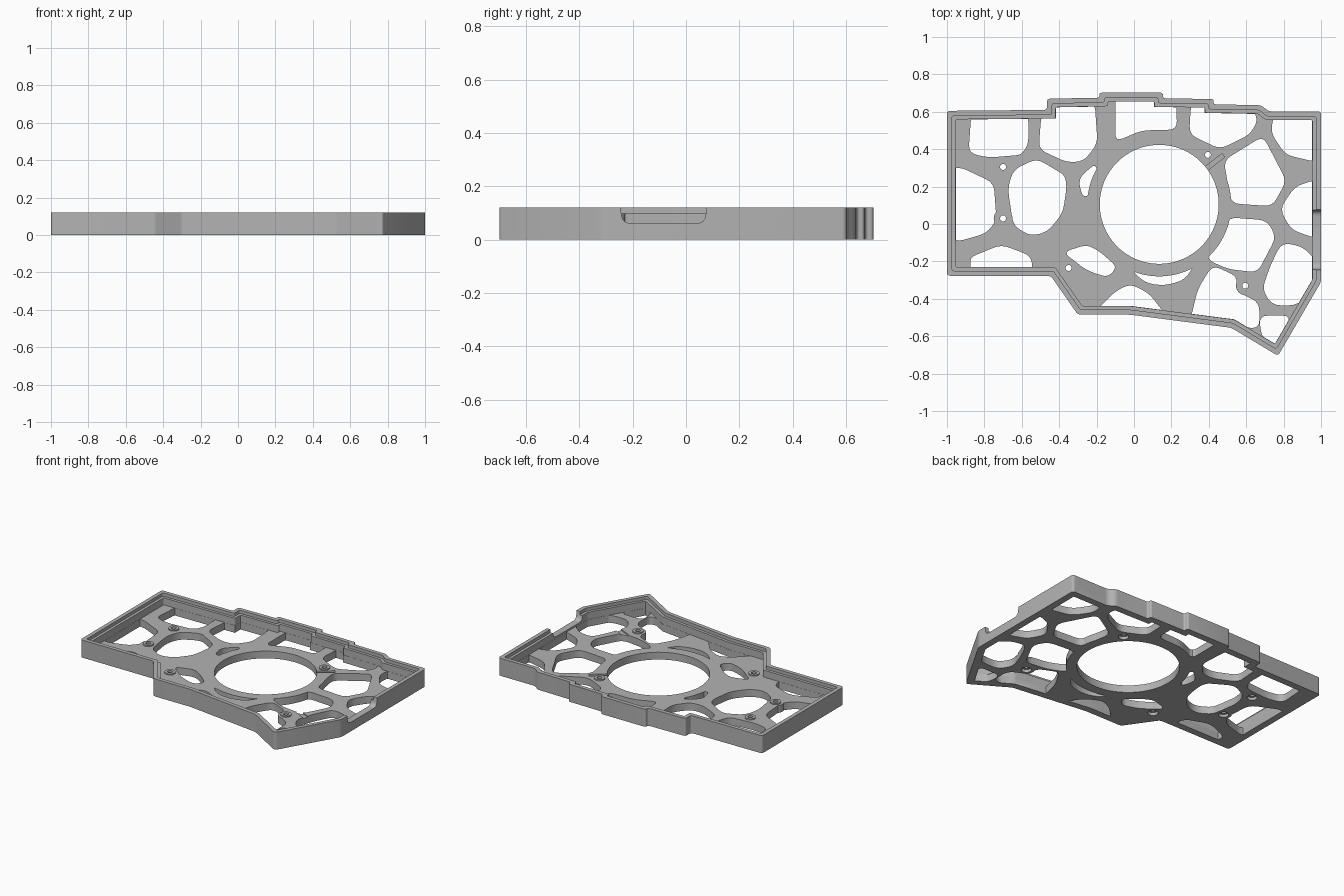
import bpy, bmesh, math
from mathutils import Vector, Matrix

if "Cube" in bpy.data.objects:
    bpy.data.objects.remove(bpy.data.objects["Cube"], do_unlink=True)

HEIGHT, FLOOR, LEDGE = 0.12, 0.05, 0.098


def rounded(points, radius, steps=4):
    """Replace each corner of a polygon with a short curve."""
    pts = [Vector(p) for p in points]
    out = []
    for i, p in enumerate(pts):
        a, b = pts[i - 1] - p, pts[(i + 1) % len(pts)] - p
        d = min(radius, a.length * 0.45, b.length * 0.45)
        start, end = p + a.normalized() * d, p + b.normalized() * d
        for s in range(steps + 1):
            t = s / steps
            out.append(start * (1 - t) ** 2 + p * 2 * t * (1 - t) + end * t * t)
    return out


def inset(points, distance):
    """Offset a clockwise polygon inwards with mitred corners."""
    pts = [Vector(p) for p in points]
    out = []
    for i, p in enumerate(pts):
        a = (p - pts[i - 1]).normalized()
        b = (pts[(i + 1) % len(pts)] - p).normalized()
        na, nb = Vector((a.y, -a.x)), Vector((b.y, -b.x))
        out.append(p + (na + nb) * distance / (1 + na.dot(nb)))
    return out


def circle(center, radius, count=32):
    return [Vector((center[0] + radius * math.cos(math.tau * i / count),
                    center[1] + radius * math.sin(math.tau * i / count)))
            for i in range(count)]


def prisms(name, outlines, z0, z1, matrix=Matrix()):
    """Extrude one or more separate outlines into a single object."""
    bm = bmesh.new()
    for outline in outlines:
        face = bm.faces.new([bm.verts.new((p.x, p.y, z0)) for p in outline])
        ext = bmesh.ops.extrude_face_region(bm, geom=[face])
        top = [g for g in ext["geom"] if isinstance(g, bmesh.types.BMVert)]
        bmesh.ops.translate(bm, verts=top, vec=(0, 0, z1 - z0))
    bm.transform(matrix)
    bmesh.ops.recalc_face_normals(bm, faces=bm.faces)
    mesh = bpy.data.meshes.new(name)
    bm.to_mesh(mesh)
    bm.free()
    obj = bpy.data.objects.new(name, mesh)
    bpy.context.collection.objects.link(obj)
    return obj


def combine(target, tool, operation="DIFFERENCE"):
    """Apply a boolean and discard the tool."""
    mod = target.modifiers.new("cut", "BOOLEAN")
    mod.operation, mod.object, mod.solver = operation, tool, "EXACT"
    bpy.context.view_layer.objects.active = target
    bpy.ops.object.modifier_apply(modifier=mod.name)
    bpy.data.objects.remove(tool, do_unlink=True)


# Outer outline of the tray, clockwise from the back right-hand corner
back_edge = [(-1, .605), (-.465, .61), (-.465, .67), (-.185, .675), (-.185, .702),
             (.155, .702), (.155, .672), (.425, .668), (.425, .64), (.68, .635), (.72, .602)]
front_edge = [(1, .602), (1, -.31), (.77, -.705), (.52, -.555), (-.02, -.485),
              (-.3, -.485), (-.445, -.277), (-1, -.277)]
outline = back_edge + front_edge

case = prisms("keyboard_tray", [rounded(outline, .018)], 0, HEIGHT)

# Main pocket and the stepped lip around its rim
combine(case, prisms("pocket", [rounded(inset(outline, .046), .012)], FLOOR, 1))
combine(case, prisms("lip", [rounded(inset(outline, .027), .012)], LEDGE, 1))

# Screw bosses
screws = [(-.7, .305), (-.7, .03), (-.35, -.235), (.395, .37), (.595, -.33)]
combine(case, prisms("bosses", [circle(s, .034) for s in screws], .02, FLOOR + .008), "UNION")

# Openings in the floor, from left to right
cells = []


def cell(*points):
    cells.append(rounded(points, .045))


# left group
cell((-.87, .59), (-.885, .38), (-.78, .355), (-.6, .37), (-.565, .43), (-.565, .59))
cell((-.98, .3), (-.92, .3), (-.75, .22), (-.735, .02), (-.79, -.05), (-.93, -.09), (-.98, -.08))
cell((-.52, .35), (-.37, .26), (-.36, .2), (-.38, .06), (-.46, -.04),
     (-.55, -.065), (-.645, -.01), (-.675, .19), (-.645, .29))
cell((-.87, -.26), (-.88, -.18), (-.71, -.11), (-.55, -.17), (-.54, -.26))
cell((-.49, .65), (-.51, .4), (-.36, .33), (-.27, .335), (-.195, .43), (-.21, .65))
cell((-.2, .33), (-.3, .24), (-.27, .13), (-.2, .2))
cell((-.38, -.15), (-.25, -.11), (-.18, -.15), (-.09, -.23), (-.14, -.285), (-.25, -.25))
# middle group
cell((-.1, .69), (-.1, .44), (.04, .5), (.23, .505), (.225, .69))
cell((-.21, -.47), (-.1, -.36), (-.02, -.32), (.08, -.37), (.18, -.5))
cell((-.02, -.24), (.13, -.25), (.33, -.21), (.27, -.3), (.16, -.33), (.06, -.315))
cell((.305, .65), (.295, .48), (.46, .4), (.62, .48), (.66, .55), (.64, .61))
cell((.3, -.52), (.34, -.35), (.42, -.22), (.55, -.28), (.55, -.36), (.67, -.42), (.67, -.56))
# right group
cell((.48, .34), (.69, .47), (.815, .23), (.74, .095), (.52, .11))
cell((.75, .59), (.73, .49), (.81, .37), (.98, .33), (.98, .59))
cell((.98, .24), (.86, .2), (.78, .08), (.84, -.03), (.98, -.08))
cell((.51, .035), (.71, .02), (.76, -.07), (.66, -.26), (.5, -.24), (.39, -.19), (.4, -.1))
cell((.79, -.1), (.9, -.12), (.98, -.2), (.98, -.34), (.87, -.435), (.74, -.435), (.685, -.35), (.73, -.22))
cell((.67, -.49), (.84, -.49), (.76, -.68), (.68, -.6))

# Keep the openings clear of the walls, the centre ring and the bosses
hub = (.135, .105)
openings = prisms("openings", cells, -.1, .09)
combine(openings, prisms("wall_limit", [inset(outline, .047)], -.5, .5), "INTERSECT")
combine(openings, prisms("ring_limit", [circle(hub, .385, 96)], -.5, .5))
combine(openings, prisms("boss_limit", [circle(s, .05) for s in screws], -.5, .5))
combine(case, openings)

# Large round opening
combine(case, prisms("round_opening", [circle(hub, .318, 96)], -.2, .3))

# Screw holes with counterbores underneath
combine(case, prisms("screw_holes", [circle(s, .016) for s in screws], -.2, .3))
combine(case, prisms("counterbores", [circle(s, .032) for s in screws], -.2, .02))

# Cable notches in the right-hand wall and the back wall
side = [(-.255, .2), (-.238, .062), (.07, .062), (.087, .2)]
swap_axes = Matrix(((0, 0, 1, 0), (1, 0, 0, 0), (0, 1, 0, 0), (0, 0, 0, 1)))
combine(case, prisms("side_notch", [rounded(side, .03)], .9, 1.1, swap_axes))
rear = [(.745, .2), (.745, .062), (.945, .062), (.945, .2)]
swap_back = Matrix(((1, 0, 0, 0), (0, 0, 1, 0), (0, 1, 0, 0), (0, 0, 0, 1)))
combine(case, prisms("rear_notch", [rounded(rear, .02)], .53, .8, swap_back))

# Shallow wire grooves across the floor webs
for place, angle, width, depth in (((.43, .33), 38, .012, .025), ((.68, -.27), -25, .018, .008)):
    groove = [Vector(p) for p in ((-.06, -width), (.06, -width), (.06, width), (-.06, width))]
    turn = Matrix.Translation((*place, 0)) @ Matrix.Rotation(math.radians(angle), 4, "Z")
    combine(case, prisms("groove", [groove], FLOOR - depth, .09, turn))

# Plain grey finish
grey = bpy.data.materials.new("plain_grey")
grey.use_nodes = True
colour = (.45, .45, .45, 1)
grey.diffuse_color = colour
grey.node_tree.nodes["Principled BSDF"].inputs["Base Color"].default_value = colour
case.data.materials.clear()
case.data.materials.append(grey)
for poly in case.data.polygons:
    poly.material_index = 0

bpy.ops.object.select_all(action="DESELECT")
case.select_set(True)
bpy.context.view_layer.objects.active = case
bpy.ops.object.shade_smooth_by_angle(angle=math.radians(30))
